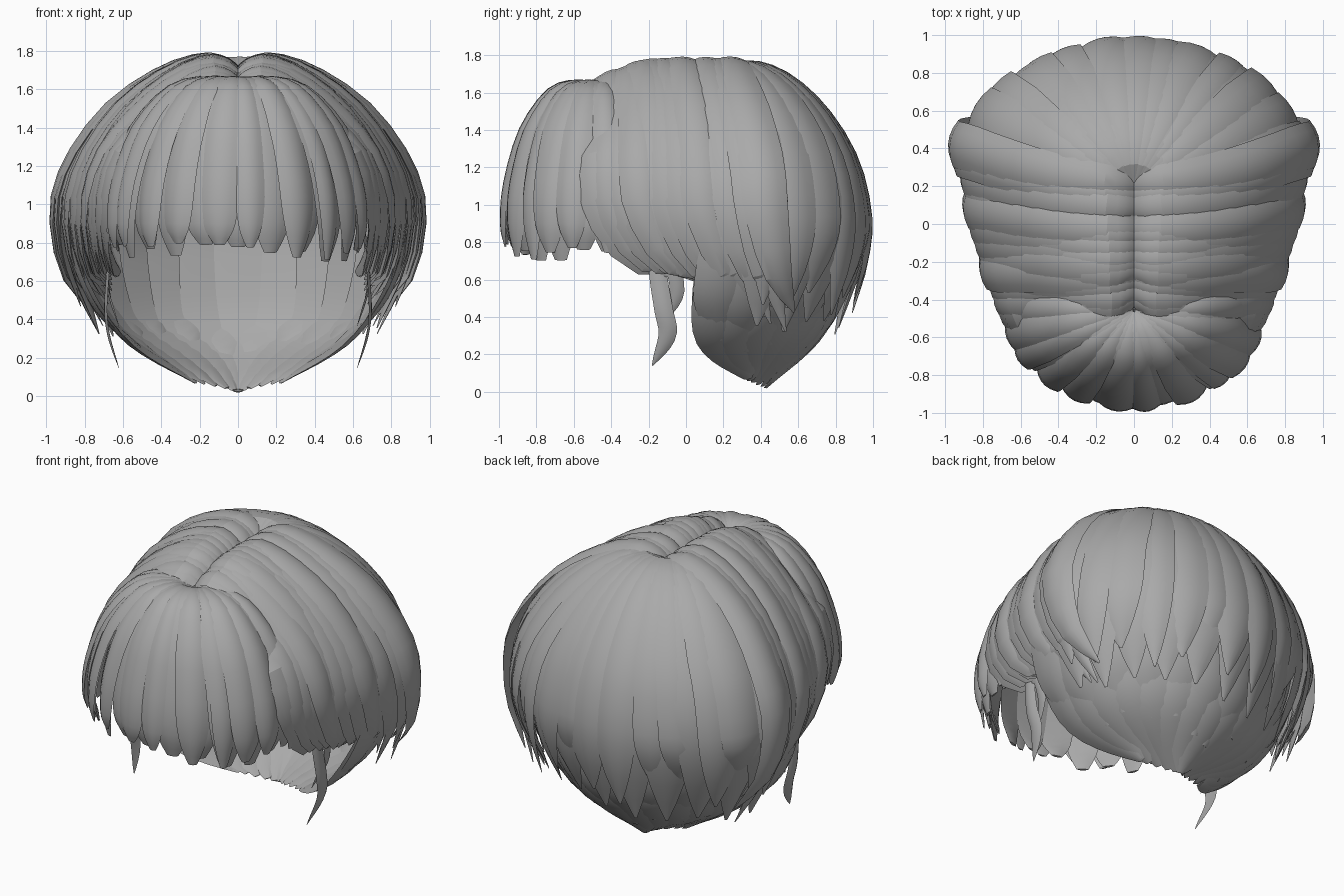
import bpy, bmesh, math, random
from mathutils import Vector

random.seed(4)
cube = bpy.data.objects.get("Cube")
if cube:
    bpy.data.objects.remove(cube, do_unlink=True)

hair = bpy.data.materials.new("hair_grey")
hair.use_nodes = True
GREY = (0.4, 0.4, 0.4, 1)
hair.diffuse_color = GREY
hair.node_tree.nodes["Principled BSDF"].inputs["Base Color"].default_value = GREY


def spline(points, t):
    """Point at t (0..1) on a smooth curve through the points."""
    p = [Vector(q) for q in points]
    p = [2 * p[0] - p[1]] + p + [2 * p[-1] - p[-2]]
    f = t * (len(p) - 3)
    i = min(int(f), len(p) - 4)
    f -= i
    a, b, c, d = p[i:i + 4]
    return 0.5 * (2 * b + (c - a) * f + (2 * a - 5 * b + 4 * c - d) * f ** 2
                  + (3 * b - a - 3 * c + d) * f ** 3)


def add_lock(bm, points, width, center, root=0.1, tip=0.05, bulge=0.16, thick=0.02, steps=18):
    """Curved, tapered lock of hair with an arched closed section."""
    center = Vector(center)
    rings = []
    for k in range(steps + 1):
        t = k / steps
        pos = spline(points, t)
        along = spline(points, min(1, t + 0.02)) - spline(points, max(0, t - 0.02))
        side = along.cross(pos - center).normalized()
        out = side.cross(along).normalized()
        w = root + (1 - root) * min(1, t / 0.5) ** 0.8
        if t > 0.68:
            w *= 1 - (1 - tip) * ((t - 0.68) / 0.32) ** 2
        w *= width
        section = [(u, 0) for u in (-1, -0.6, -0.2, 0.2, 0.6, 1)] + [(0.5, thick), (-0.5, thick)]
        rings.append([bm.verts.new(pos + side * u * w / 2
                                   + out * (bulge * w * (0.6 - u * u) - drop * min(1, w * 8)))
                      for u, drop in section])
    n = len(rings[0])
    for a, b in zip(rings, rings[1:]):
        for i in range(n):
            j = (i + 1) % n
            bm.faces.new((a[i], a[j], b[j], b[i]))
    bm.faces.new(rings[0])
    bm.faces.new(rings[-1])


def finish(bm, name):
    bmesh.ops.recalc_face_normals(bm, faces=bm.faces)
    mesh = bpy.data.meshes.new(name)
    bm.to_mesh(mesh)
    bm.free()
    obj = bpy.data.objects.new(name, mesh)
    bpy.context.collection.objects.link(obj)
    mesh.materials.append(hair)
    bpy.ops.object.select_all(action="DESELECT")
    obj.select_set(True)
    bpy.context.view_layer.objects.active = obj
    bpy.ops.object.shade_smooth_by_angle(angle=math.radians(18))


def fan(a, profile, root, middle, rx, ry, scale=1.0):
    """Path from a root point over a dome, heading at angle a."""
    start = Vector((0, root, 0))
    edge = Vector((rx * math.sin(a), middle + ry * math.cos(a), 0))
    path = []
    for r, z in profile:
        p = start.lerp(edge, r * scale)
        path.append((p.x, p.y, z))
    return path


def spread(count, limit):
    return [math.radians(limit) * (2 * i / (count - 1) - 1) for i in range(count)]


# Back hair: a broad base layer and a looser outer layer from the crown
BACK = [(0.01, 1.72), (0.2, 1.765), (0.45, 1.69), (0.7, 1.51), (0.91, 1.24), (1.0, 0.95)]
bm = bmesh.new()
for a in spread(11, 76):
    low = random.uniform(0.3, 0.4)
    path = fan(a, BACK + [(0.96, 0.66), (0.82, low)], 0.2, 0.25, 0.94, 0.725, 0.97)
    add_lock(bm, path, 0.34, (0, 0.2, 0.85), root=0.06, bulge=0.1)
for a in spread(13, 76):
    low = random.uniform(0.4, 0.64)
    b = a + random.uniform(-0.05, 0.05)
    path = fan(b, BACK + [(0.985, 0.5 * (0.95 + low)), (0.9, low)], 0.2, 0.25, 0.95, 0.73,
               random.uniform(0.98, 1.0))
    add_lock(bm, path, random.uniform(0.2, 0.32), (0, 0.2, 0.85), root=0.06, bulge=0.12)
finish(bm, "back_hair")

# Nape hair: tucked under the back, gathering to a low point
bm = bmesh.new()
for layer, count in ((0, 15), (1, 12)):
    for a in spread(count, 92):
        s, c = math.sin(a), max(0, math.cos(a))
        path = [(0.86 * s, 0.25 + 0.62 * c, 1.05), (0.83 * s, 0.2 + 0.64 * c, 0.7),
                (0.62 * s, 0.17 + 0.57 * c, 0.33),
                (0.23 * s ** 3, 0.43 - 0.1 * s * s, 0.02 + 0.05 * s * s)]
        if layer:
            end = random.uniform(0.72, 0.9)
            path = [spline(path, end * k / 3) + Vector((0.02 * s, 0.02 * c, 0)) for k in range(4)]
        add_lock(bm, path, 0.27, (0, 0.15, 0.75), root=0.8, tip=0.15, bulge=0.1)
finish(bm, "nape_hair")

# Side hair: locks falling from the parting and sweeping backwards
sides = {1: bmesh.new(), -1: bmesh.new()}
COUNT = 11
for layer in (0, 1):
    for i in range(COUNT):
        s = (i + 0.5 * layer) / (COUNT - 0.5)
        y0, ym = -0.45 + 0.65 * s, -0.43 + 0.86 * s
        x = (0.72 + 0.23 * s ** 0.8) * (1 - 0.03 * (1 - layer)) + random.uniform(-0.015, 0.015)
        drop = 0.1 * (1 - s) ** 5 + random.uniform(0, 0.025)
        tip_y = ym + 0.43 - 0.3 * s + random.uniform(-0.03, 0.03)
        tip_z = 0.65 - 0.35 * s ** 1.3 + layer * random.uniform(0, 0.16) * s
        low_z = 0.71 - 0.06 * s
        width = random.uniform(0.18, 0.26)
        for sx, bm in sides.items():
            path = [(0, y0, 1.71 - drop), (0.07 * x, y0 + 0.005, 1.755 - drop),
                    (0.2 * x, y0 + 0.1 * (ym - y0), 1.775 - drop),
                    (0.43 * x, y0 + 0.25 * (ym - y0), 1.70 - drop),
                    (0.7 * x, y0 + 0.55 * (ym - y0), 1.52 - drop),
                    (0.91 * x, ym - 0.03, 1.25), (x, ym, 0.98),
                    (x * 0.95, ym + 0.4 * (tip_y - ym), low_z),
                    (x * (0.87 - 0.09 * s), tip_y, tip_z)]
            path = [(sx * p[0], p[1], p[2]) for p in path]
            add_lock(bm, path, width, (0, ym * 0.7, 0.8), root=0.55, bulge=0.15)
finish(sides[1], "side_hair_left")
finish(sides[-1], "side_hair_right")

# Bangs: a fan from the front of the parting, curving down over the brow
FRONT = [(0.01, 1.62), (0.22, 1.66), (0.52, 1.61), (0.8, 1.4), (0.96, 1.12), (1.0, 0.9)]
bm = bmesh.new()
for a in spread(13, 94):
    low = random.uniform(0.7, 0.8)
    path = fan(a, FRONT + [(0.95, low)], -0.46, -0.45, 0.68, -0.52, 0.97)
    add_lock(bm, path, 0.23, (0, -0.42, 0.85), root=0.08, tip=0.3, bulge=0.12)
for a in spread(12, 92):
    low = random.uniform(0.69, 0.8)
    b = a + random.uniform(-0.06, 0.06)
    path = fan(b, FRONT + [(0.97, low)], -0.46, -0.45, 0.7, -0.535, random.uniform(0.98, 1.0))
    add_lock(bm, path, random.uniform(0.14, 0.22), (0, -0.42, 0.85), root=0.1, tip=0.25, bulge=0.17)
finish(bm, "bangs")

# Sideburns: thin wisps hanging in front of the ears
bm = bmesh.new()
for sx in (1, -1):
    for dy, low, width in ((0, 0.14, 0.1), (0.05, 0.36, 0.08)):
        path = [(sx * 0.66, -0.15 + dy, 0.85), (sx * 0.68, -0.15 + dy, 0.64),
                (sx * 0.69, -0.12 + dy, 0.3 + low), (sx * 0.67, -0.1 + dy, 0.16 + low),
                (sx * 0.62, -0.18 + dy, low)]
        add_lock(bm, path, width, (0, -0.1, 0.5), root=0.9, bulge=0.14, thick=0.012)
finish(bm, "sideburns")
